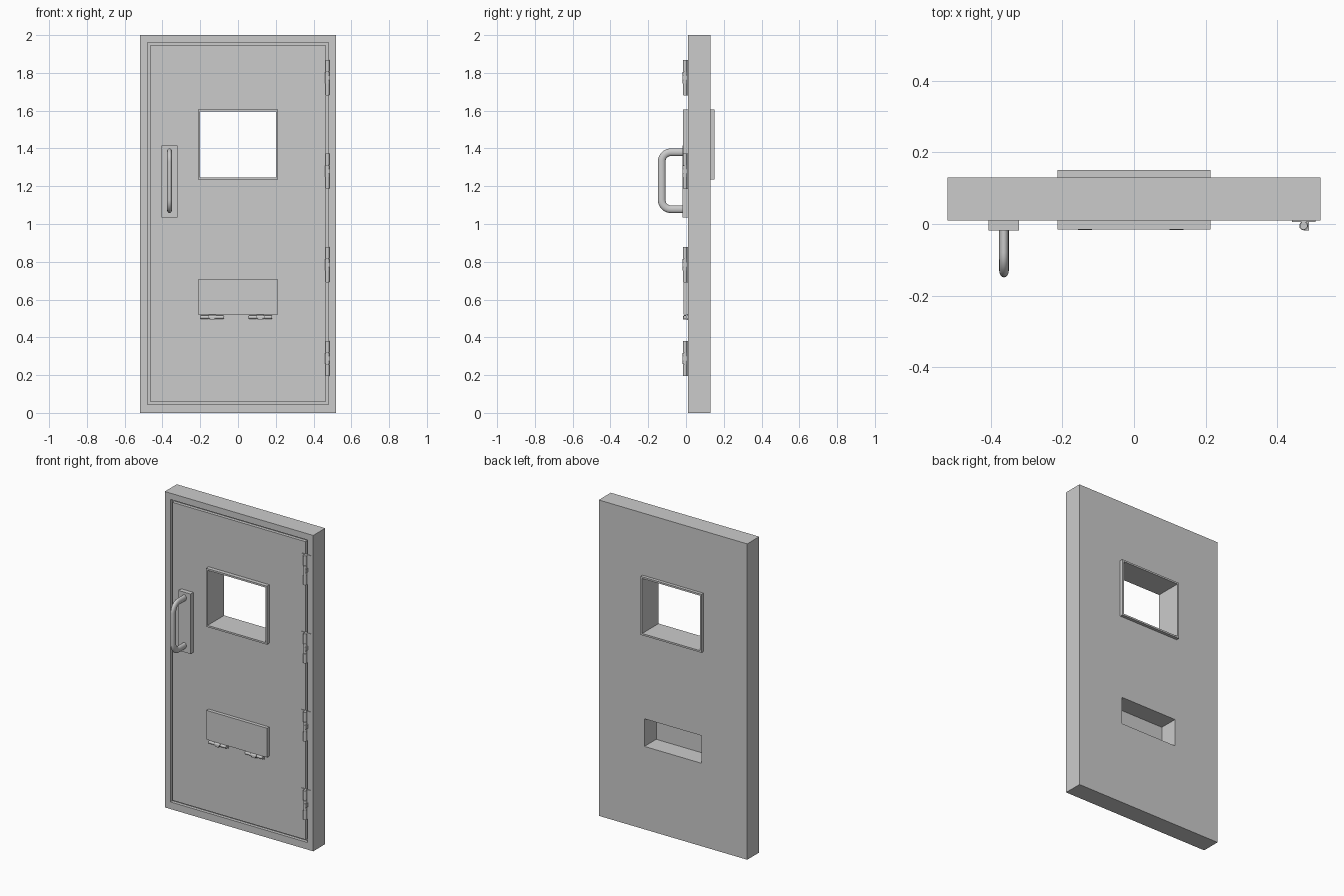
import bpy, bmesh, math
from mathutils import Matrix, Vector

if "Cube" in bpy.data.objects:
    bpy.data.objects.remove(bpy.data.objects["Cube"])

FRONT, BACK = 0.01, 0.13


def finish(name, bm, smooth=False):
    bmesh.ops.recalc_face_normals(bm, faces=bm.faces)
    me = bpy.data.meshes.new(name)
    bm.to_mesh(me)
    bm.free()
    ob = bpy.data.objects.new(name, me)
    bpy.context.collection.objects.link(ob)
    bpy.ops.object.select_all(action='DESELECT')
    ob.select_set(True)
    bpy.context.view_layer.objects.active = ob
    if smooth:
        bpy.ops.object.shade_smooth_by_angle(angle=math.radians(35))
    return ob


def add_box(bm, x0, x1, y0, y1, z0, z1):
    m = Matrix.Translation(((x0 + x1) / 2, (y0 + y1) / 2, (z0 + z1) / 2))
    m = m @ Matrix.Diagonal((x1 - x0, y1 - y0, z1 - z0, 1))
    bmesh.ops.create_cube(bm, size=1, matrix=m)


def box(name, *dims):
    bm = bmesh.new()
    add_box(bm, *dims)
    return finish(name, bm)


def ring(name, x, z0, z1, t, y0, y1):
    """Rectangular border of width t, extruded along y."""
    bm = bmesh.new()
    loops = []
    for y in (y0, y1):
        for i in (0, t):
            loops.append([bm.verts.new(p) for p in (
                (-x + i, y, z0 + i), (x - i, y, z0 + i),
                (x - i, y, z1 - i), (-x + i, y, z1 - i))])
    fo, fi, bo, bi = loops
    for a, b in ((fo, fi), (fi, bi), (bi, bo), (bo, fo)):
        for k in range(4):
            n = (k + 1) % 4
            bm.faces.new((a[k], a[n], b[n], b[k]))
    return finish(name, bm)


# door slab with frame groove, window opening and hatch opening
door = box("door_slab", -0.52, 0.52, FRONT, BACK, 0, 2)
cutters = [
    ring("groove_cutter", 0.48, 0.045, 1.96, 0.014, -0.05, FRONT + 0.02),
    box("window_cutter", -0.205, 0.205, -0.1, 0.3, 1.243, 1.600),
    box("hatch_cutter", -0.20, 0.20, -0.1, 0.3, 0.525, 0.70),
]
bpy.context.view_layer.objects.active = door
for c in cutters:
    c.hide_render = True
    mod = door.modifiers.new("cut", 'BOOLEAN')
    mod.operation = 'DIFFERENCE'
    mod.solver = 'EXACT'
    mod.object = c
    bpy.ops.object.modifier_apply(modifier=mod.name)
for c in cutters:
    bpy.data.objects.remove(c)

# window lining and hatch flap
ring("window_rim", 0.213, 1.236, 1.606, 0.011, -0.015, 0.15)
box("hatch_flap", -0.212, 0.212, -0.012, FRONT + 0.002, 0.52, 0.705)

# pull handle: back plate and flattened tube
box("handle_plate", -0.405, -0.32, -0.018, FRONT + 0.002, 1.035, 1.415)
pts, r = [Vector((0, -0.01, 1.078))], 0.05
for cz, a0 in ((1.078 + r, 270), (1.38 - r, 180)):
    for k in range(9):
        a = math.radians(a0 - k * 90 / 8)
        pts.append(Vector((0, -0.129 + r + r * math.cos(a), cz + r * math.sin(a))))
pts.append(Vector((0, -0.01, 1.38)))
bm = bmesh.new()
loops, N = [], 16
for i, p in enumerate(pts):
    d = (pts[min(i + 1, len(pts) - 1)] - pts[max(i - 1, 0)]).normalized()
    side = d.cross(Vector((1, 0, 0)))
    loops.append([bm.verts.new(p + Vector((-0.3625, 0, 0))
                  + Vector((1, 0, 0)) * 0.0135 * math.cos(2 * math.pi * k / N)
                  + side * 0.02 * math.sin(2 * math.pi * k / N)) for k in range(N)])
for a, b in zip(loops, loops[1:]):
    for k in range(N):
        bm.faces.new((a[k], a[(k + 1) % N], b[(k + 1) % N], b[k]))
bm.faces.new(loops[0])
bm.faces.new(loops[-1])
finish("pull_handle", bm, True)


def hinge(name, length, radius, leaf, loc, horizontal=False):
    """Knuckle in three barrels, thin leaf behind, small lug at mid-length."""
    bm = bmesh.new()
    third = length / 3
    for i in (-1, 0, 1):
        r0 = radius * (1 if i == 0 else 0.85)
        bmesh.ops.create_cone(bm, cap_ends=True, segments=14, radius1=r0, radius2=r0,
                              depth=third - 0.002, matrix=Matrix.Translation((0, 0, i * third)))
    bmesh.ops.create_cone(bm, cap_ends=True, segments=10, radius1=radius * 0.6,
                          radius2=radius * 0.6, depth=length)
    add_box(bm, -leaf, leaf, radius * 0.9, radius * 1.4, -length / 2, length / 2)
    add_box(bm, -radius * 0.5, radius * 0.5, 0, radius, -length / 2, length / 2)
    add_box(bm, 0, radius * 1.15, -radius, radius, -0.012, 0.012)
    m = Matrix.Translation(loc)
    if horizontal:
        m = m @ Matrix.Rotation(math.radians(90), 4, 'Y')
    bm.transform(m)
    finish(name, bm, True)


# door hinges down the right edge, flap hinges below the hatch
for i, z in enumerate((0.288, 0.785, 1.28, 1.775)):
    hinge(f"door_hinge_{i + 1}", 0.187, 0.0125, 0.033, (0.473, -0.005, z))
for i, x in enumerate((-0.137, 0.118)):
    hinge(f"hatch_hinge_{i + 1}", 0.124, 0.0115, 0.014, (x, -0.005, 0.507), True)
